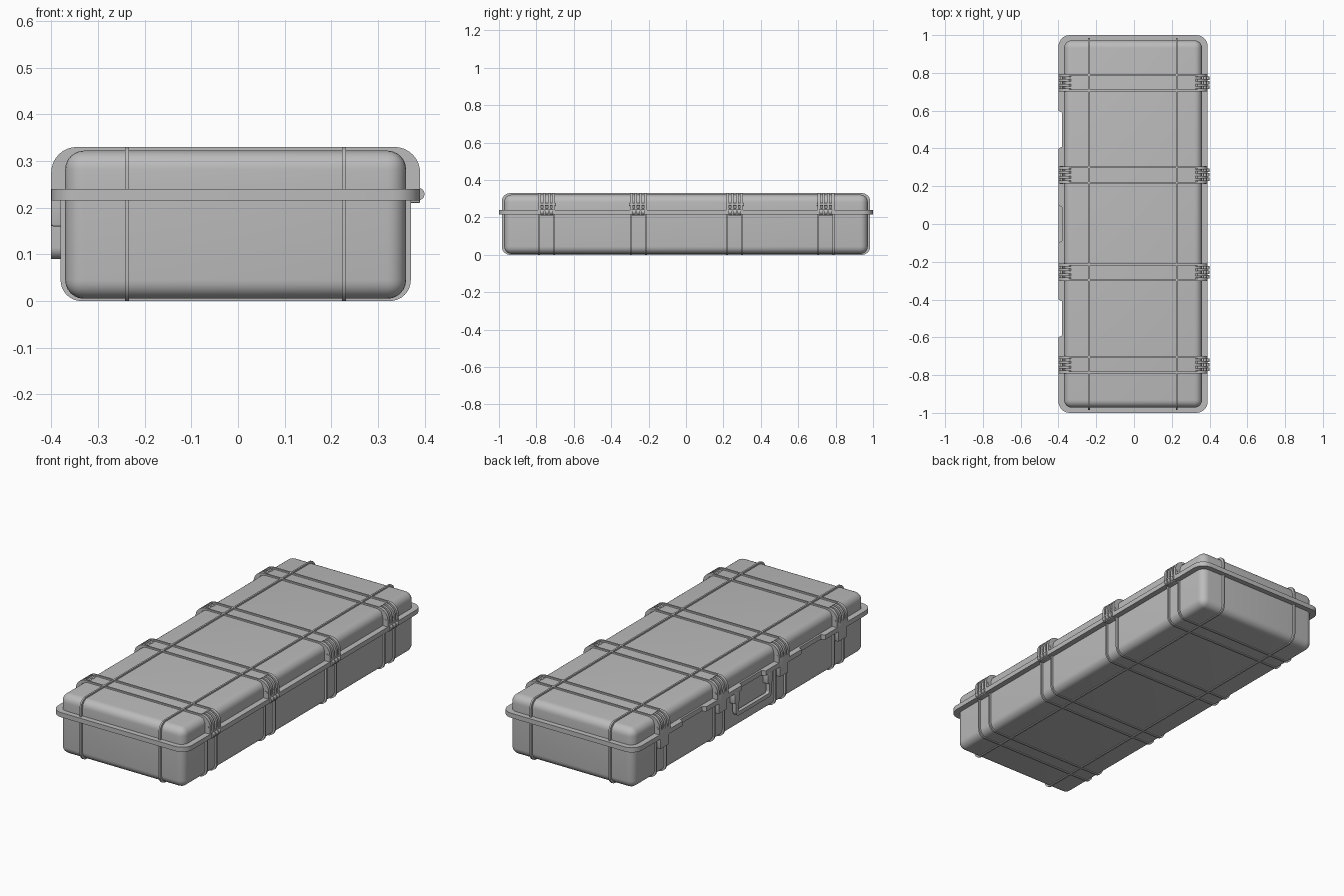
import bpy, bmesh
from math import pi, sin, cos
from mathutils import Matrix, Vector

cube = bpy.data.objects.get("Cube")
if cube:
    bpy.data.objects.remove(cube, do_unlink=True)

grey = bpy.data.materials.new("case_grey")
grey.use_nodes = True
GREY = (0.5, 0.5, 0.5, 1)
grey.diffuse_color = GREY
grey.node_tree.nodes["Principled BSDF"].inputs["Base Color"].default_value = GREY


def finish(name, bm, smooth=True):
    bmesh.ops.recalc_face_normals(bm, faces=bm.faces)
    mesh = bpy.data.meshes.new(name)
    bm.to_mesh(mesh)
    bm.free()
    mesh.materials.append(grey)
    obj = bpy.data.objects.new(name, mesh)
    bpy.context.collection.objects.link(obj)
    if smooth:
        bpy.ops.object.select_all(action='DESELECT')
        obj.select_set(True)
        bpy.context.view_layer.objects.active = obj
        bpy.ops.object.shade_smooth_by_angle(angle=0.6)
    return obj


def block(name, lo, hi, radius=0.0, flat_z=None, segments=6):
    """Box with rounded edges; edges lying at height flat_z stay sharp."""
    lo, hi = Vector(lo), Vector(hi)
    bm = bmesh.new()
    bmesh.ops.create_cube(bm, size=1)
    for v in bm.verts:
        v.co = [(lo[i] + hi[i]) / 2 + v.co[i] * (hi[i] - lo[i]) for i in range(3)]
    if radius:
        edges = [e for e in bm.edges if flat_z is None
                 or any(abs(v.co.z - flat_z) > 1e-4 for v in e.verts)]
        bmesh.ops.bevel(bm, geom=edges, offset=radius, segments=segments,
                        profile=0.5, affect='EDGES')
    return finish(name, bm)


def corner(cx, cz, r, a0, a1, n=8):
    return [(cx + r * cos(a0 + (a1 - a0) * i / n), cz + r * sin(a0 + (a1 - a0) * i / n))
            for i in range(n + 1)]


def arch_path(lo, hi, z0, z1, r):
    """Open U from z0 to z1 and back, rounded at the z1 corners."""
    s = 1 if z1 > z0 else -1
    c = z1 - s * r
    return ([(lo, z0)] + corner(lo + r, c, r, pi, pi - s * pi / 2)
            + corner(hi - r, c, r, s * pi / 2, 0) + [(hi, z0)])


def slab(name, polys, axis, pos, width):
    """Extrude flat polygons (u, z) along the x or y axis."""
    bm = bmesh.new()
    for p in polys:
        def place(u, z):
            return (u, pos - width / 2, z) if axis == 'y' else (pos - width / 2, u, z)
        bm.faces.new([bm.verts.new(place(*q)) for q in p])
    bmesh.ops.remove_doubles(bm, verts=bm.verts, dist=1e-5)
    ext = bmesh.ops.extrude_face_region(bm, geom=list(bm.faces), use_keep_orig=True)
    verts = [g for g in ext["geom"] if isinstance(g, bmesh.types.BMVert)]
    bmesh.ops.translate(bm, verts=verts, vec=(0, width, 0) if axis == 'y' else (width, 0, 0))
    return finish(name, bm)


def arch(name, axis, pos, width, lo, hi, z0, z1, r, side, top):
    """Rounded U-shaped strip with separate side and top thickness."""
    s = 1 if z1 > z0 else -1
    a = arch_path(lo, hi, z0, z1, r)
    b = arch_path(lo + side, hi - side, z0, z1 - s * top, max(r - side, 0.012))
    polys = [(a[i], a[i + 1], b[i + 1], b[i]) for i in range(len(a) - 1)]
    return slab(name, polys, axis, pos, width)


def rod(name, x, y, z, radius, length):
    bm = bmesh.new()
    mat = Matrix.Translation((x, y, z)) @ Matrix.Rotation(pi / 2, 4, 'X')
    bmesh.ops.create_cone(bm, cap_ends=True, segments=16, radius1=radius,
                          radius2=radius, depth=length, matrix=mat)
    return finish(name, bm)


# Main shells
block("base_shell", (-0.37, -0.972, 0.005), (0.36, 0.972, 0.22), 0.04, 0.22)
block("lid_shell", (-0.37, -0.972, 0.235), (0.36, 0.972, 0.322), 0.04, 0.235)

# Rim flange, recessed on the handle side
R = 0.06
outline = (corner(0.39 - R, 1 - R, R, 0, pi / 2) + corner(-0.4 + R, 1 - R, R, pi / 2, pi))
for c in (0.5, 0, -0.5):
    outline += [(-0.4, c + 0.1), (-0.38, c + 0.09), (-0.38, c - 0.09), (-0.4, c - 0.1)]
outline += (corner(-0.4 + R, -1 + R, R, pi, 1.5 * pi)
            + corner(0.39 - R, -1 + R, R, 1.5 * pi, 2 * pi))
bm = bmesh.new()
face = bm.faces.new([bm.verts.new((x, y, 0.215)) for x, y in outline])
ext = bmesh.ops.extrude_face_region(bm, geom=[face], use_keep_orig=True)
bmesh.ops.translate(bm, vec=(0, 0, 0.025),
                    verts=[g for g in ext["geom"] if isinstance(g, bmesh.types.BMVert)])
finish("rim_flange", bm)

# Lengthwise ribs
for side, x in (("right", -0.238), ("left", 0.227)):
    arch(f"base_long_rib_{side}", 'x', x, 0.009, -0.985, 0.985, 0.22, 0, 0.045, 0.02, 0.012)
    arch(f"lid_long_rib_{side}", 'x', x, 0.009, -0.985, 0.985, 0.235, 0.33, 0.045, 0.02, 0.012)


# Corner fin section on the lid, mirrored for the other side
def fin_section(mirror):
    pts = ([(0.395, 0.235)] + corner(0.395 - 0.055, 0.33 - 0.055, 0.055, 0, pi / 2)
           + [(0.325, 0.318), (0.345, 0.235)])
    return [(mirror * u - 0.005, z) for u, z in pts]


# Crosswise bands with fins, hinges and latches
for i, y in enumerate((-0.745, -0.255, 0.26, 0.748), 1):
    for d in (-0.041, 0.041):
        arch(f"base_cross_rib_{i}", 'y', y + d, 0.009, -0.38, 0.37, 0.22, 0, 0.045, 0.02, 0.012)
        arch(f"lid_cross_rib_{i}", 'y', y + d, 0.009, -0.4, 0.39, 0.235, 0.33, 0.055, 0.035, 0.012)
    for m in (-1, 1):
        for d in (-0.036, -0.013, 0.013, 0.036):
            slab(f"lid_corner_fin_{i}", [fin_section(m)], 'y', y + d, 0.013)
        rod(f"fin_pin_{i}", m * 0.38 - 0.005, y, 0.27, 0.008, 0.094)
    # Hinge
    block(f"hinge_leaf_{i}", (0.355, y - 0.034, 0.21), (0.39, y + 0.034, 0.25), 0.003, None, 2)
    for d in (-0.024, 0, 0.024):
        rod(f"hinge_knuckle_{i}", 0.386, y + d, 0.229, 0.0135, 0.019)
    # Latch
    block(f"latch_plate_{i}", (-0.4, y - 0.035, 0.16), (-0.365, y + 0.035, 0.26), 0.004, None, 2)

# Carrying handle
arch("handle", 'x', -0.39, 0.02, -0.15, 0.15, 0.2, 0.09, 0.025, 0.02, 0.02)
for side in (-1, 1):
    y = side * 0.14
    block("handle_mount", (-0.4, y - 0.02, 0.16), (-0.365, y + 0.02, 0.217), 0.004, None, 2)
